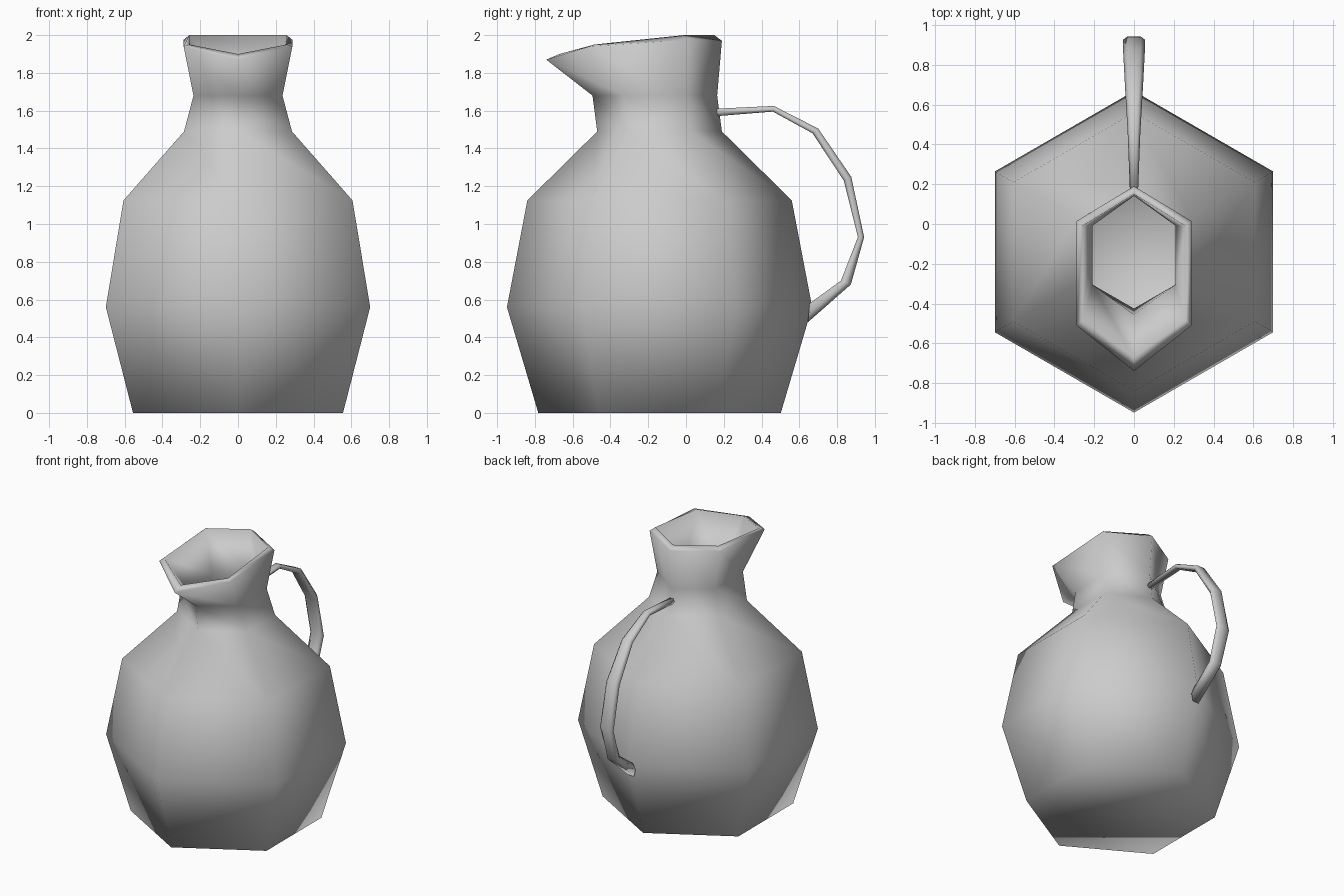
import bpy, bmesh

if "Cube" in bpy.data.objects:
    bpy.data.objects.remove(bpy.data.objects["Cube"])

CY = -0.14   # y of the jug's axis


def hexa(r, z, cy=CY, ry=None):
    """Hexagon with points to front and back, listed back -> right -> front -> left."""
    ry = ry or r
    return outline(r * 0.866, [cy + ry, cy + ry / 2, cy - ry / 2, cy - ry], [z] * 4)


def outline(x, ys, zs):
    """Mirror-symmetric six-point ring: back, side back, side front, front."""
    xs = [0, x, x, 0, -x, -x]
    order = [0, 1, 2, 3, 2, 1]
    return [(xs[k], ys[i], zs[i]) for k, i in enumerate(order)]


def loft(name, rings):
    """Skin a list of equal rings and cap both ends."""
    bm = bmesh.new()
    loops = [[bm.verts.new(p) for p in ring] for ring in rings]
    n = len(loops[0])
    for a, b in zip(loops, loops[1:]):
        for i in range(n):
            j = (i + 1) % n
            bm.faces.new((a[i], a[j], b[j], b[i]))
    bm.faces.new(loops[0])
    bm.faces.new(loops[-1])
    bmesh.ops.recalc_face_normals(bm, faces=bm.faces)
    for f in bm.faces:
        f.smooth = True
    mesh = bpy.data.meshes.new(name)
    bm.to_mesh(mesh)
    bm.free()
    obj = bpy.data.objects.new(name, mesh)
    bpy.context.collection.objects.link(obj)
    return obj


# Jug body: outer wall, pouring lip, then back down the inner wall
profile = [(0.642, 0), (0.808, 0.56), (0.70, 1.125), (0.33, 1.49)]
outer = [hexa(r, z) for r, z in profile]
outer.append(hexa(0.272, 1.68, -0.165, 0.33))
lip = [
    outline(0.288, [0.19, 0.015, -0.51, -0.74], [1.97, 1.975, 1.94, 1.87]),
    outline(0.258, [0.15, -0.01, -0.485, -0.67], [2.0, 2.0, 1.95, 1.90]),
]
inner = [hexa(0.24, 1.68, -0.157, 0.298)]
inner += [hexa(r - 0.045, max(z, 0.04)) for r, z in reversed(profile)]
loft("jug_body", outer + lip + inner)

# Handle: outer edge (y, z), inner edge (y, z), half width
stations = [
    ((0.15, 1.61), (0.15, 1.57), 0.02),
    ((0.465, 1.625), (0.46, 1.595), 0.032),
    ((0.70, 1.505), (0.67, 1.48), 0.045),
    ((0.875, 1.25), (0.835, 1.23), 0.054),
    ((0.943, 0.93), (0.91, 0.93), 0.055),
    ((0.873, 0.68), (0.82, 0.70), 0.05),
    ((0.645, 0.48), (0.655, 0.58), 0.042),
]
rings = []
for (oy, oz), (iy, iz), w in stations:
    my, mz = (oy + iy) / 2, (oz + iz) / 2
    rings.append([(-0.6 * w, oy, oz), (0.6 * w, oy, oz), (w, my, mz),
                  (0.6 * w, iy, iz), (-0.6 * w, iy, iz), (-w, my, mz)])
loft("handle", rings)
